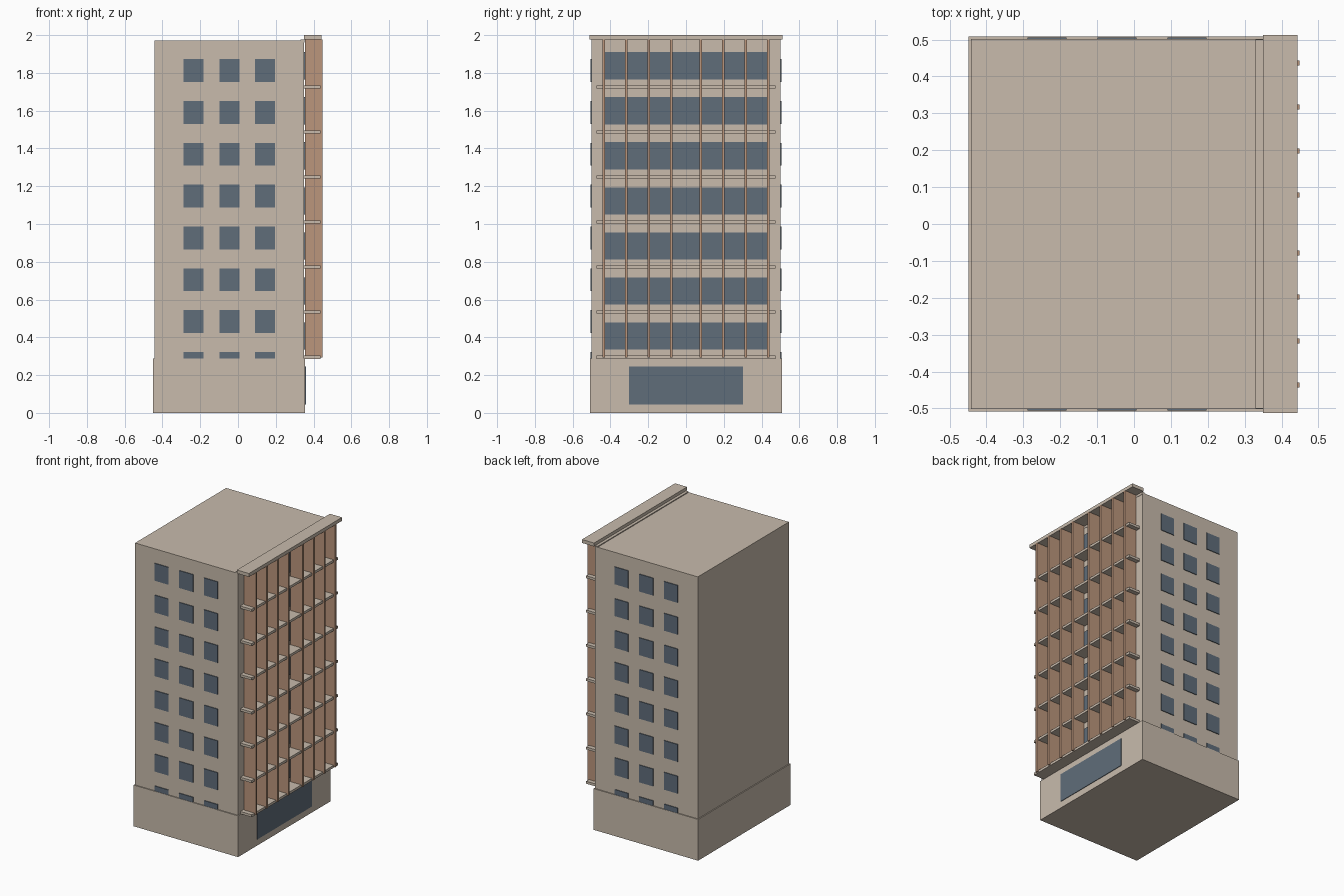
import bpy
import bmesh

cube = bpy.data.objects.get("Cube")
if cube:
    bpy.data.objects.remove(cube, do_unlink=True)


def material(name, color):
    m = bpy.data.materials.new(name)
    m.use_nodes = True
    m.diffuse_color = (*color, 1)
    bsdf = next(n for n in m.node_tree.nodes if n.type == "BSDF_PRINCIPLED")
    bsdf.inputs["Base Color"].default_value = (*color, 1)
    bsdf.inputs["Roughness"].default_value = 0.8
    return m


STONE = material("beige stone", (0.578, 0.497, 0.413))
GLASS = material("slate glass", (0.117, 0.153, 0.195))
TIMBER = material("tan timber", (0.497, 0.305, 0.202))


def boxes(name, mat, extents):
    """One object made of boxes, each given as x, y and z ranges."""
    bm = bmesh.new()
    for ranges in extents:
        verts = bmesh.ops.create_cube(bm, size=1)["verts"]
        for v in verts:
            for i, (low, high) in enumerate(ranges):
                v.co[i] = low if v.co[i] < 0 else high
    mesh = bpy.data.meshes.new(name)
    bm.to_mesh(mesh)
    bm.free()
    mesh.materials.append(mat)
    obj = bpy.data.objects.new(name, mesh)
    bpy.context.collection.objects.link(obj)
    return obj


def around(center, size):
    return (center - size / 2, center + size / 2)


WALL_X = 0.35
FLOORS = 7
FLOOR_STEP = 0.2385

# Main masses
boxes("tower", STONE, [((-0.442, WALL_X), (-0.501, 0.501), (0.28, 1.972))])
boxes("plinth", STONE, [((-0.449, 0.356), (-0.508, 0.508), (0, 0.287))])
boxes("roof_canopy", STONE, [((WALL_X, 0.443), (-0.512, 0.512), (1.976, 2))])
boxes("canopy_joint", STONE, [((0.33, WALL_X + 0.002), (-0.5, 0.5), (1.96, 1.978))])

# Gallery side: floor ledges, ribbon windows and upright fins
boxes("floor_ledges", STONE,
      [((WALL_X - 0.01, 0.437), (-0.474, 0.474), around(0.295 + i * FLOOR_STEP, 0.017))
       for i in range(FLOORS)])
boxes("ribbon_windows", GLASS,
      [((WALL_X - 0.002, 0.356), (-0.435, 0.435), around(0.407 + i * FLOOR_STEP, 0.144))
       for i in range(FLOORS)])
boxes("upright_fins", TIMBER,
      [((0.356, 0.448), around(side * (0.079 + i * 0.119), 0.014), (0.292, 1.977))
       for side in (-1, 1) for i in range(4)])

# Plinth window
boxes("entrance_window", GLASS, [((0.354, 0.36), (-0.301, 0.301), (0.045, 0.245))])

# Punched windows on both end walls, lowest row partly behind the plinth
for name, y in (("front_windows", (-0.506, -0.499)), ("back_windows", (0.499, 0.506))):
    boxes(name, GLASS,
          [(around(-0.236 + col * 0.19, 0.106), y, around(0.262 + row * 0.2215, 0.121))
           for col in range(3) for row in range(8)])
